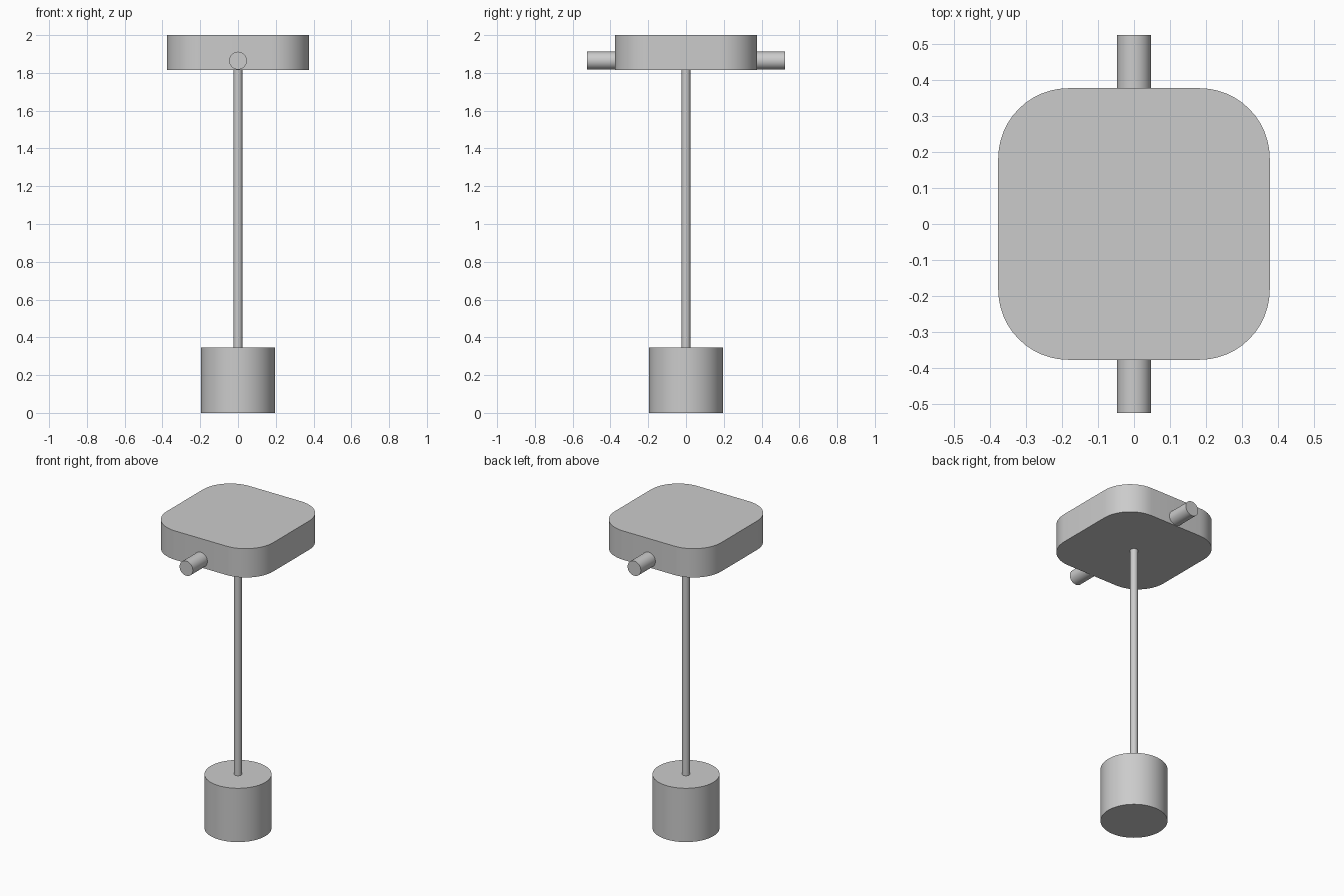
import bpy
import bmesh
import math

cube = bpy.data.objects.get("Cube")
if cube:
    bpy.data.objects.remove(cube, do_unlink=True)

grey = bpy.data.materials.new("satin_grey")
grey.use_nodes = True
colour = (0.6, 0.6, 0.6, 1)
grey.diffuse_color = colour
grey.node_tree.nodes["Principled BSDF"].inputs["Base Color"].default_value = colour


def finish(obj, name):
    obj.name = name
    obj.data.materials.append(grey)
    bpy.ops.object.select_all(action="DESELECT")
    obj.select_set(True)
    bpy.context.view_layer.objects.active = obj
    bpy.ops.object.shade_smooth_by_angle(angle=math.radians(35))


def cylinder(name, radius, length, centre, rotation=(0, 0, 0), sides=48):
    bpy.ops.mesh.primitive_cylinder_add(
        vertices=sides, radius=radius, depth=length, location=centre, rotation=rotation)
    finish(bpy.context.object, name)


def rounded_slab(name, half, corner, bottom, top):
    # Square outline with an arc at each corner, extruded upwards
    bm = bmesh.new()
    steps = 12
    inner = half - corner
    outline = []
    for quarter in range(4):
        middle = math.radians(45 + 90 * quarter)
        cx = math.copysign(inner, math.cos(middle))
        cy = math.copysign(inner, math.sin(middle))
        for i in range(steps + 1):
            a = math.radians(90 * (quarter + i / steps))
            outline.append(bm.verts.new(
                (cx + corner * math.cos(a), cy + corner * math.sin(a), bottom)))
    face = bm.faces.new(outline)
    result = bmesh.ops.extrude_face_region(bm, geom=[face], use_keep_orig=True)
    raised = [v for v in result["geom"] if isinstance(v, bmesh.types.BMVert)]
    bmesh.ops.translate(bm, verts=raised, vec=(0, 0, top - bottom))
    bmesh.ops.recalc_face_normals(bm, faces=bm.faces)
    mesh = bpy.data.meshes.new(name)
    bm.to_mesh(mesh)
    bm.free()
    obj = bpy.data.objects.new(name, mesh)
    bpy.context.collection.objects.link(obj)
    finish(obj, name)


# Weighted base and slim stem
cylinder("base", 0.195, 0.345, (0, 0, 0.1725), sides=64)
cylinder("stem", 0.023, 1.49, (0, 0, 1.08), sides=24)

# Rounded square head
rounded_slab("head", 0.377, 0.195, 1.815, 2.0)

# Short pegs on the front and back of the head
for name, side in (("front_peg", -1), ("back_peg", 1)):
    cylinder(name, 0.047, 0.175, (0, side * 0.4375, 1.865), (math.pi / 2, 0, 0))
